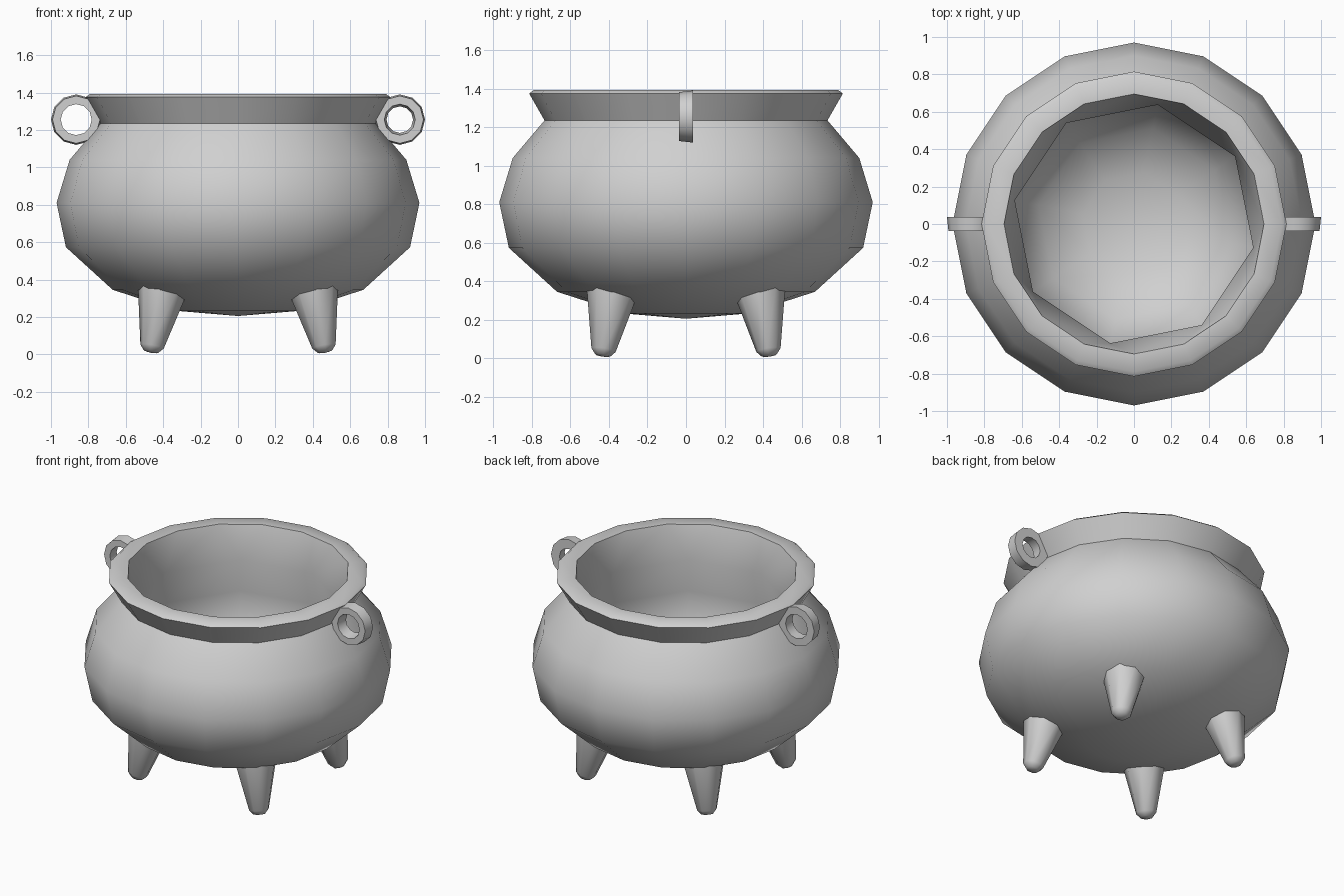
import bpy, bmesh
from math import sin, cos, pi, radians
from mathutils import Matrix, Vector

cube = bpy.data.objects.get("Cube")
if cube:
    bpy.data.objects.remove(cube, do_unlink=True)

iron = bpy.data.materials.new("grey_iron")
iron.use_nodes = True
GREY = (0.63, 0.63, 0.63, 1)
iron.diffuse_color = GREY
iron.node_tree.nodes["Principled BSDF"].inputs["Base Color"].default_value = GREY


def ring(bm, r, z, sides, turn=0.0):
    """Circle of vertices; a single vertex when the radius is zero."""
    if r == 0:
        return [bm.verts.new((0, 0, z))]
    angles = [turn + 2 * pi * i / sides for i in range(sides)]
    return [bm.verts.new((r * cos(a), r * sin(a), z)) for a in angles]


def skin(bm, a, b):
    """Join two rings, or a ring and a pole."""
    n = max(len(a), len(b))
    for i in range(n):
        j = (i + 1) % n
        if len(a) == 1:
            bm.faces.new((a[0], b[i], b[j]))
        elif len(b) == 1:
            bm.faces.new((a[i], a[j], b[0]))
        else:
            bm.faces.new((a[i], a[j], b[j], b[i]))


def lathe(bm, profile, sides, turn=0.0, closed=False):
    rings = [ring(bm, r, z, sides, turn) for r, z in profile]
    for a, b in zip(rings, rings[1:]):
        skin(bm, a, b)
    if closed:
        skin(bm, rings[-1], rings[0])
    return rings


def finish(bm, name, matrix=Matrix(), angle=50):
    bmesh.ops.transform(bm, matrix=matrix, verts=bm.verts)
    bmesh.ops.recalc_face_normals(bm, faces=bm.faces)
    mesh = bpy.data.meshes.new(name)
    bm.to_mesh(mesh)
    bm.free()
    mesh.materials.append(iron)
    ob = bpy.data.objects.new(name, mesh)
    bpy.context.collection.objects.link(ob)
    bpy.ops.object.select_all(action='DESELECT')
    ob.select_set(True)
    bpy.context.view_layer.objects.active = ob
    bpy.ops.object.shade_smooth_by_angle(angle=radians(angle))


# Pot: sixteen-sided outside with flared rim, coarser eight-sided hollow
bm = bmesh.new()
outside = [(0, 0.205), (0.32, 0.232), (0.67, 0.345), (0.92, 0.573), (0.97, 0.81),
           (0.9, 1.04), (0.735, 1.235), (0.815, 1.375), (0.79, 1.393), (0.695, 1.393)]
hollow = [(0.65, 1.165), (0.7, 0.93), (0.67, 0.7), (0.52, 0.47), (0.28, 0.36), (0, 0.33)]
lip = lathe(bm, outside, 16)[-1]
throat = lathe(bm, hollow, 8, radians(-11.25))[0]
for j in range(8):
    o, following = throat[j], throat[(j + 1) % 8]
    before, here, after = (lip[(2 * j + k) % 16] for k in (-1, 0, 1))
    bm.faces.new((before, here, o))
    bm.faces.new((here, after, following, o))
finish(bm, "pot_body")

# Four tapered, splayed legs with rounded feet
leg_profile = [(0, -0.003), (0.04, 0.004), (0.064, 0.032), (0.133, 0.34), (0, 0.34)]
for sx, side in ((1, "left"), (-1, "right")):
    for sy, end in ((-1, "front"), (1, "back")):
        foot = Vector((0.465 * sx, 0.433 * sy, 0.011))
        top = Vector((0.405 * sx, 0.385 * sy, 0.34))
        tilt = (top - foot).to_track_quat('Z', 'Y').to_matrix().to_4x4()
        bm = bmesh.new()
        lathe(bm, leg_profile, 8)
        finish(bm, f"{end}_{side}_leg", Matrix.Translation(foot) @ tilt)

# Ring handles at the rim, slightly tapered from back to front
for sx, side, back_hole in ((1, "left", 0.071), (-1, "right", 0.083)):
    profile = [(back_hole, -0.037), (0.135, -0.037), (0.127, 0.037), (0.083, 0.037)]
    bm = bmesh.new()
    lathe(bm, profile, 12, closed=True)
    place = Matrix.Translation((0.865 * sx, 0, 1.255)) @ Matrix.Rotation(pi / 2, 4, 'X')
    finish(bm, f"{side}_handle_ring", place, 35)
